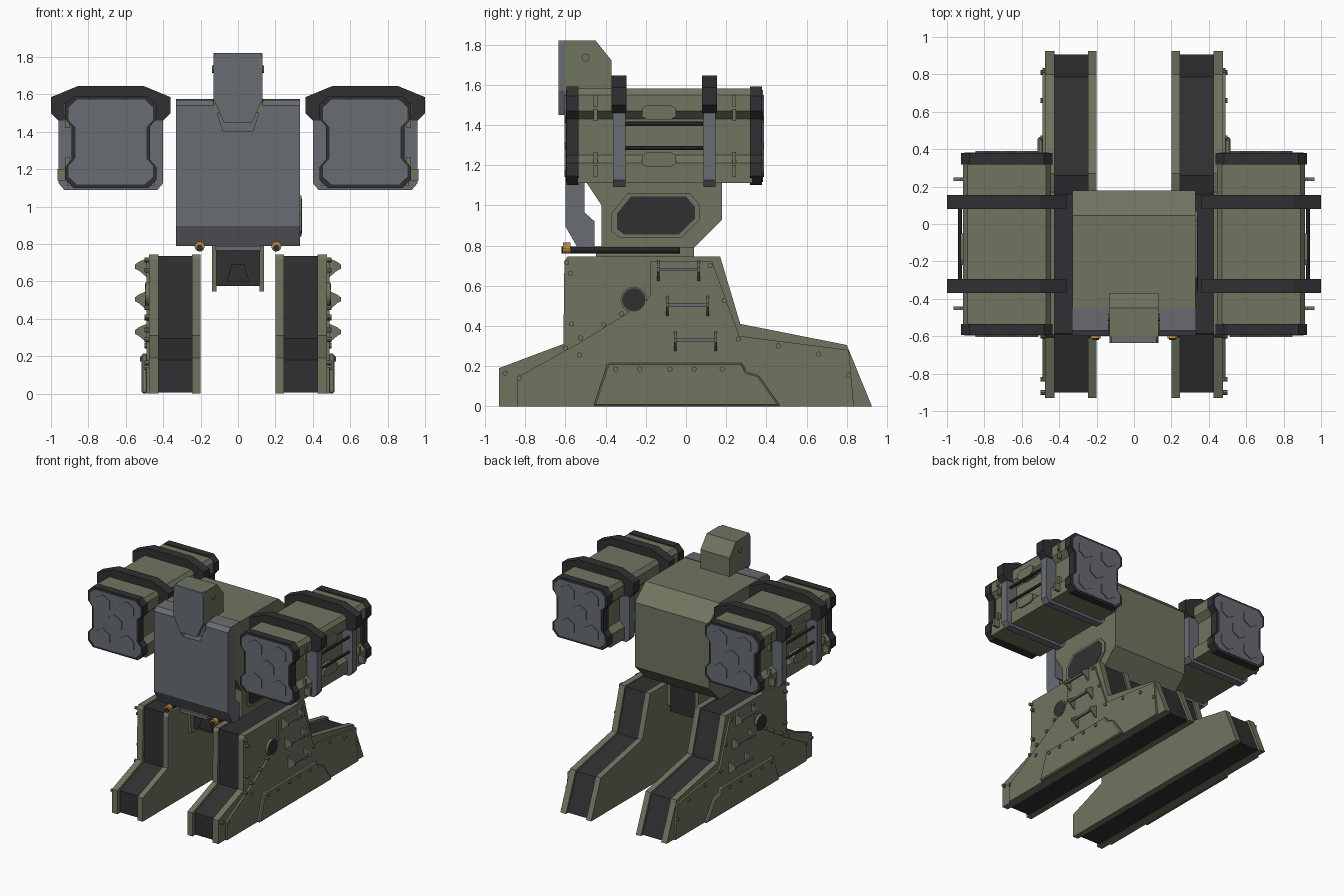
import bpy, bmesh, math
from mathutils import Vector

if "Cube" in bpy.data.objects:
    bpy.data.objects.remove(bpy.data.objects["Cube"])


def material(name, rgb):
    m = bpy.data.materials.new(name)
    m.diffuse_color = (*rgb, 1)
    m.use_nodes = True
    m.node_tree.nodes["Principled BSDF"].inputs["Base Color"].default_value = m.diffuse_color
    return m


GREEN = material("olive", (0.16, 0.178, 0.117))
GREY = material("steel_grey", (0.14, 0.15, 0.17))
DARK = material("near_black", (0.03, 0.03, 0.032))
AMBER = material("amber", (0.5, 0.25, 0.05))


def finish(name, bm, mat, mirror, bevel=0):
    bmesh.ops.recalc_face_normals(bm, faces=bm.faces)
    me = bpy.data.meshes.new(name)
    bm.to_mesh(me)
    bm.free()
    if mat:
        me.materials.append(mat)
    ob = bpy.data.objects.new(name, me)
    bpy.context.collection.objects.link(ob)
    if bevel:
        b = ob.modifiers.new("bevel", "BEVEL")
        b.width, b.segments = bevel, 1
    if mirror:
        ob.modifiers.new("mirror", "MIRROR").use_axis[0] = True
    return ob


def add_prism(bm, axis, pts, a, b):
    """Extrude a profile along x (points are y,z) or along y (points are x,z)."""
    place = (lambda p, t: (t, p[0], p[1])) if axis == "x" else (lambda p, t: (p[0], t, p[1]))
    face = bm.faces.new([bm.verts.new(place(p, a)) for p in pts])
    ext = bmesh.ops.extrude_face_region(bm, geom=[face])["geom"]
    shift = Vector((b - a, 0, 0) if axis == "x" else (0, b - a, 0))
    bmesh.ops.translate(bm, vec=shift, verts=[v for v in ext if isinstance(v, bmesh.types.BMVert)])


def prism(name, axis, pts, a, b, mat, mirror=False, bevel=0):
    bm = bmesh.new()
    add_prism(bm, axis, pts, a, b)
    return finish(name, bm, mat, mirror, bevel)


def rect(u0, u1, v0, v1):
    return [(u0, v0), (u1, v0), (u1, v1), (u0, v1)]


def ngon(u, v, r, n, turn=0.0):
    return [(u + r * math.cos(turn + math.tau * i / n), v + r * math.sin(turn + math.tau * i / n))
            for i in range(n)]


def sym(half, cx):
    return [(cx + x, z) for x, z in half] + [(cx - x, z) for x, z in reversed(half)]


def group(name, axis, items, mat, mirror=True):
    """Several prisms (profile, start, end) in one object."""
    bm = bmesh.new()
    for pts, a, b in items:
        add_prism(bm, axis, pts, a, b)
    return finish(name, bm, mat, mirror)


# Legs: two side plates around a dark core
leg = [(-.93, 0), (-.93, .19), (-.61, .31), (-.605, .72), (-.59, .745), (.17, .745),
       (.27, .41), (.80, .305), (.925, 0)]
core = [(-.90, .005), (-.90, .18), (-.59, .295), (-.585, .735), (.16, .735),
        (.26, .395), (.785, .29), (.905, .005)]
prism("leg_inner_plate", "x", leg, .20, .245, GREEN, True)
prism("leg_outer_plate", "x", leg, .425, .475, GREEN, True)
prism("leg_core", "x", core, .245, .425, DARK, True)

# Layered armour on the outside of each leg
mid = [(-.84, 0), (-.84, .145), (-.54, .31), (-.2, .52), (-.18, .55), (-.18, .72),
       (.13, .72), (.265, .35), (.81, .28), (.835, 0)]
low = [(-.46, 0), (-.39, .215), (.28, .215), (.30, .17), (.36, .155), (.47, 0)]
prism("leg_armour", "x", mid, .47, .49, GREEN, True)
prism("leg_lower_armour", "x", low, .485, .515, GREEN, True, .008)
prism("leg_port_ring", "x", ngon(-.26, .53, .065, 24), .47, .494, GREEN, True)
prism("leg_port", "x", ngon(-.26, .53, .058, 24), .47, .496, DARK, True)

# Bolts
bolts = [(-.575, .66), (-.595, .715), (-.57, .41), (-.6, .29), (-.9, .165), (-.83, .14), (-.53, .255),
         (-.525, .34), (-.32, .46), (-.41, .405), (.12, .7), (.19, .525), (.26, .335), (.46, .3),
         (.66, .26), (.81, .155)]
items = [(ngon(y, z, .013, 8), .47, .5) for y, z in bolts]
items += [(ngon(y, .185, .013, 8), .51, .525) for y in (-.35, -.23, -.08, .04, .18)]
group("leg_bolts", "x", items, GREEN)

# Ladder rungs with triangular brackets
rungs = [(-.145, .68), (-.10, .505), (-.06, .33)]
group("leg_rungs", "x", [(rect(y, y + .215, z - .008, z + .008), .52, .536) for y, z in rungs], GREY)
tri = [(.485, -.06), (.485, .045), (.53, .025), (.55, .01), (.55, -.012), (.53, -.022)]
group("leg_rung_brackets", "y",
      [([(x, z + h) for x, h in tri], y + d, y + d + .012) for y, z in rungs for d in (0, .203)], GREEN)

# Torso
torso = [(.04, .79), (.18, .93), (.18, 1.45), (.045, 1.57), (-.46, 1.57), (-.5, 1.5),
         (-.5, 1.12), (-.42, 1.0), (-.42, .79)]
prism("torso", "x", torso, -.33, .33, GREEN)

# Chest armour with a V notch for the head
chest = [(-.45, 1.575), (-.57, 1.57), (-.6, 1.54), (-.6, .895), (-.54, .79), (-.455, .79),
         (-.455, .92), (-.505, .965), (-.505, 1.5)]
chest_ob = prism("chest_armour", "x", chest, -.332, .332, GREY)
notch = prism("chest_notch_cutter", "y", sym([(.08, 1.405), (.145, 1.6)], 0), -.7, -.53, None)
notch.hide_render = True
notch.hide_set(True)
cut = chest_ob.modifiers.new("notch", "BOOLEAN")
cut.object, cut.operation, cut.solver = notch, "DIFFERENCE", "EXACT"

# Vent on the right side of the torso
vent = [(-.37, .87), (-.33, .84), (-.02, .84), (.07, .93), (.07, 1.0), (.02, 1.06), (-.29, 1.06), (-.37, .96)]
prism("torso_vent_frame", "x", vent, .32, .34, GREEN)
prism("torso_vent", "x", [(-.15 + (y + .15) * .88, .95 + (z - .95) * .86) for y, z in vent], .32, .343, DARK)

# Head
prism("head", "x", [(-.605, 1.82), (-.45, 1.82), (-.37, 1.72), (-.37, 1.5), (-.605, 1.5)], -.13, .13, GREEN)
prism("head_face", "y", sym([(.075, 1.45), (.13, 1.57), (.13, 1.8), (.12, 1.82)], 0), -.635, -.603, GREY)
prism("head_side_bolt", "x", ngon(-.5, 1.735, .02, 8), .12, .138, GREEN, True)

# Waist between the legs
prism("waist", "x", rect(-.4, .04, .575, .79), -.115, .115, DARK)
prism("waist_hatch", "y", sym([(.06, .6), (.035, .69)], 0), -.415, -.39, DARK)
prism("waist_side_plate", "x", [(-.45, .79), (-.43, .545), (-.05, .545), (.04, .62), (.04, .8)],
      .115, .14, GREEN, True)
prism("waist_bar", "y", rect(-.12, .12, .765, .79), -.56, -.1, GREY)

# Lamps on rods beneath the chest
prism("lamp_rod", "y", ngon(.205, .778, .018, 10), -.62, -.03, DARK, True)
prism("lamp", "y", ngon(.205, .787, .027, 12), -.612, -.575, AMBER, True)

# Launcher pods: waisted body, rims, faces and tubes at both ends
CX = .68
cap = [(.2, 1.1), (.245, 1.145), (.245, 1.21), (.21, 1.25), (.21, 1.43), (.245, 1.47), (.245, 1.545), (.2, 1.59)]
body = [(.235, 1.11), (.235, 1.21), (.19, 1.25), (.19, 1.43), (.235, 1.47), (.235, 1.55), (.21, 1.58)]
prism("pod_body", "y", sym(body, CX), -.54, .33, GREEN, True)
face = [(x - .02, 1.345 + (z - 1.345) * .93) for x, z in cap]
rims, faces, tubes = [], [], []
for end, s in ((-.6, 1), (.385, -1)):
    rims.append((sym(cap, CX), end + s * .006, end + s * .066))
    faces.append((sym(face, CX), end + s * .003, end + s * .03))
    for dx, z in ((-.107, 1.48), (.107, 1.48), (0, 1.345), (-.107, 1.21), (.107, 1.21)):
        tubes.append((ngon(CX + dx, z, .07, 6, math.pi / 6), end - s * .004, end + s * .02))
group("pod_rims", "y", rims, DARK)
group("pod_faces", "y", faces, GREY)
group("pod_tubes", "y", tubes, GREY)

# Straps around each pod: grey lower loop, dark top cap
strap = [(.25, 1.09), (.28, 1.125), (.28, 1.5)]
top = [(.28, 1.46), (.32, 1.5), (.32, 1.585), (.175, 1.645)]
spans = ((-.37, -.295), (.08, .155))
group("pod_straps", "y", [(sym(strap, CX), a + .007, b - .007) for a, b in spans], GREY)
group("pod_strap_caps", "y", [(sym(top, CX), a, b) for a, b in spans], DARK)

# Rails, latches and clips on the outer side of each pod
group("pod_rails", "y", [(ngon(.93, z, .011, 8), -.3, .085) for z in (1.285, 1.405)], DARK)
hexa = [(-.22, .02), (-.19, .038), (-.08, .038), (-.05, .02), (-.05, -.02), (-.08, -.038), (-.19, -.038), (-.22, -.02)]
group("pod_latches", "x", [([(y, z + h) for y, h in hexa], .86, .927) for z in (1.228, 1.462)], GREEN)
group("pod_clips", "x", [(rect(y - .009, y + .009, z - .03, z + .03), .9, h)
                         for y in (-.45, .24) for z, h in ((1.17, .965), (1.235, .925), (1.45, .925), (1.52, .93))], GREEN)
